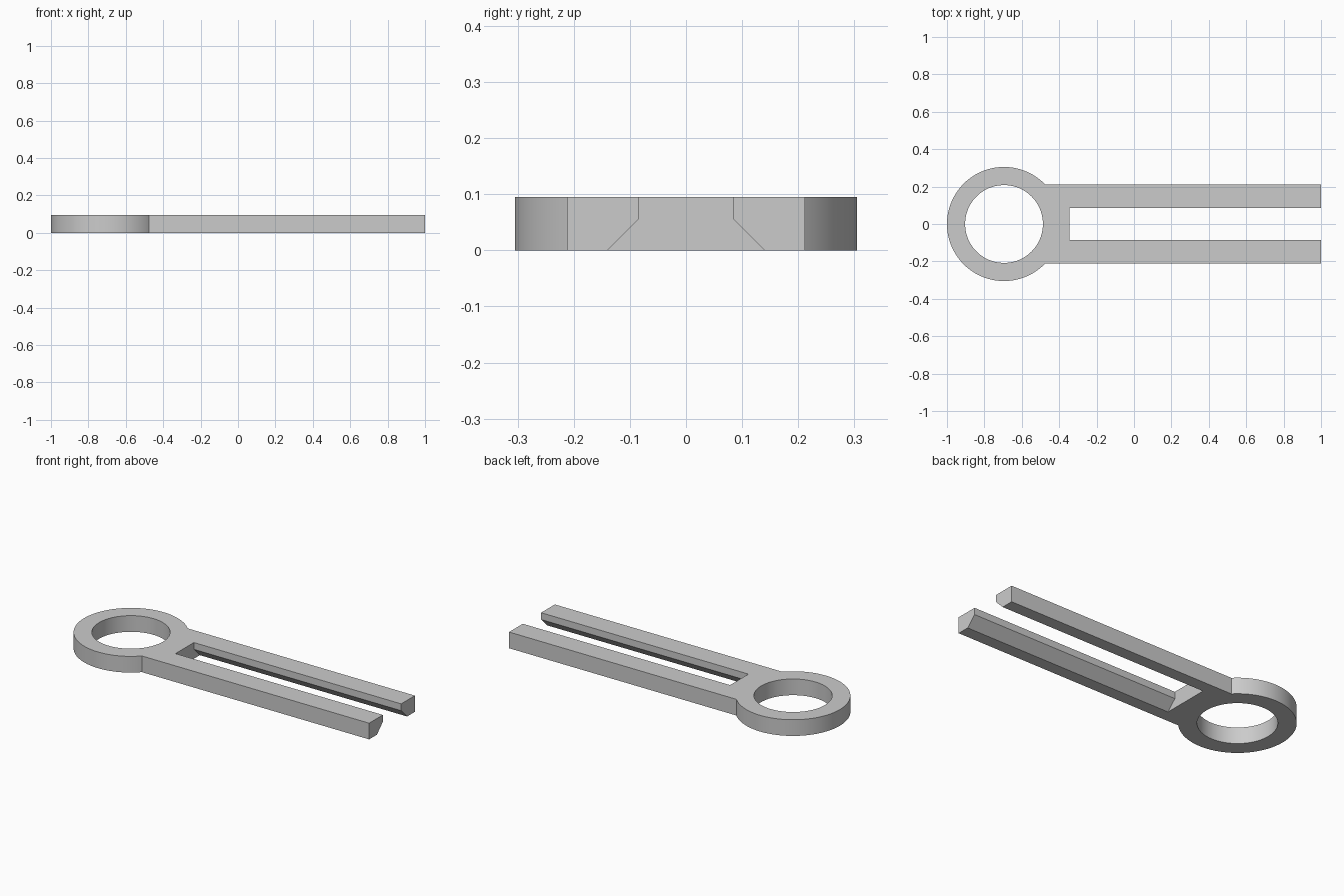
import bpy
import bmesh
from math import asin, cos, sin, tau, radians

cube = bpy.data.objects.get("Cube")
if cube:
    bpy.data.objects.remove(cube, do_unlink=True)

HEIGHT = 0.095
RING_X, OUTER_R, INNER_R = -0.695, 0.305, 0.208
ARM_HALF = 0.212
TIP_X, SLOT_X = 1.0, -0.346
STEPS = 96


def prism(name, points, direction):
    """Extrude a closed outline of 3D points into a solid object."""
    bm = bmesh.new()
    face = bm.faces.new([bm.verts.new(p) for p in points])
    result = bmesh.ops.extrude_face_region(bm, geom=[face])
    moved = [v for v in result["geom"] if isinstance(v, bmesh.types.BMVert)]
    bmesh.ops.translate(bm, verts=moved, vec=direction)
    bmesh.ops.recalc_face_normals(bm, faces=bm.faces)
    mesh = bpy.data.meshes.new(name)
    bm.to_mesh(mesh)
    bm.free()
    obj = bpy.data.objects.new(name, mesh)
    bpy.context.collection.objects.link(obj)
    return obj


def arc(radius, start, end, steps, z):
    return [(RING_X + radius * cos(start + (end - start) * i / steps),
             radius * sin(start + (end - start) * i / steps), z)
            for i in range(steps + 1)]


# Solid body: round head running into a straight shank
join = asin(ARM_HALF / OUTER_R)
outline = arc(OUTER_R, join, tau - join, STEPS, 0)
outline += [(TIP_X, -ARM_HALF, 0), (TIP_X, ARM_HALF, 0)]
body = prism("forked_ring_body", outline, (0, 0, HEIGHT))

# Round hole through the head
hole = prism("hole_cutter", arc(INNER_R, 0, tau, STEPS, -0.1)[:-1], (0, 0, 0.4))

# Slot between the arms, flaring outwards towards the underside
half = [(0.19, -0.05), (0.085, 0.055), (0.085, 0.2)]
section = half + [(-y, z) for y, z in reversed(half)]
slot = prism("slot_cutter", [(SLOT_X, y, z) for y, z in section], (1.6, 0, 0))

bpy.ops.object.select_all(action="DESELECT")
body.select_set(True)
bpy.context.view_layer.objects.active = body
for cutter in (hole, slot):
    cutter.hide_render = True
    mod = body.modifiers.new(cutter.name, "BOOLEAN")
    mod.operation = "DIFFERENCE"
    mod.solver = "EXACT"
    mod.object = cutter
    bpy.ops.object.modifier_apply(modifier=mod.name)
    bpy.data.objects.remove(cutter, do_unlink=True)

# Single grey material
grey = bpy.data.materials.new("plain_grey")
grey.use_nodes = True
colour = (0.6, 0.6, 0.6, 1)
grey.diffuse_color = colour
grey.node_tree.nodes["Principled BSDF"].inputs["Base Color"].default_value = colour
body.data.materials.clear()
body.data.materials.append(grey)

bpy.ops.object.shade_smooth_by_angle(angle=radians(30))
